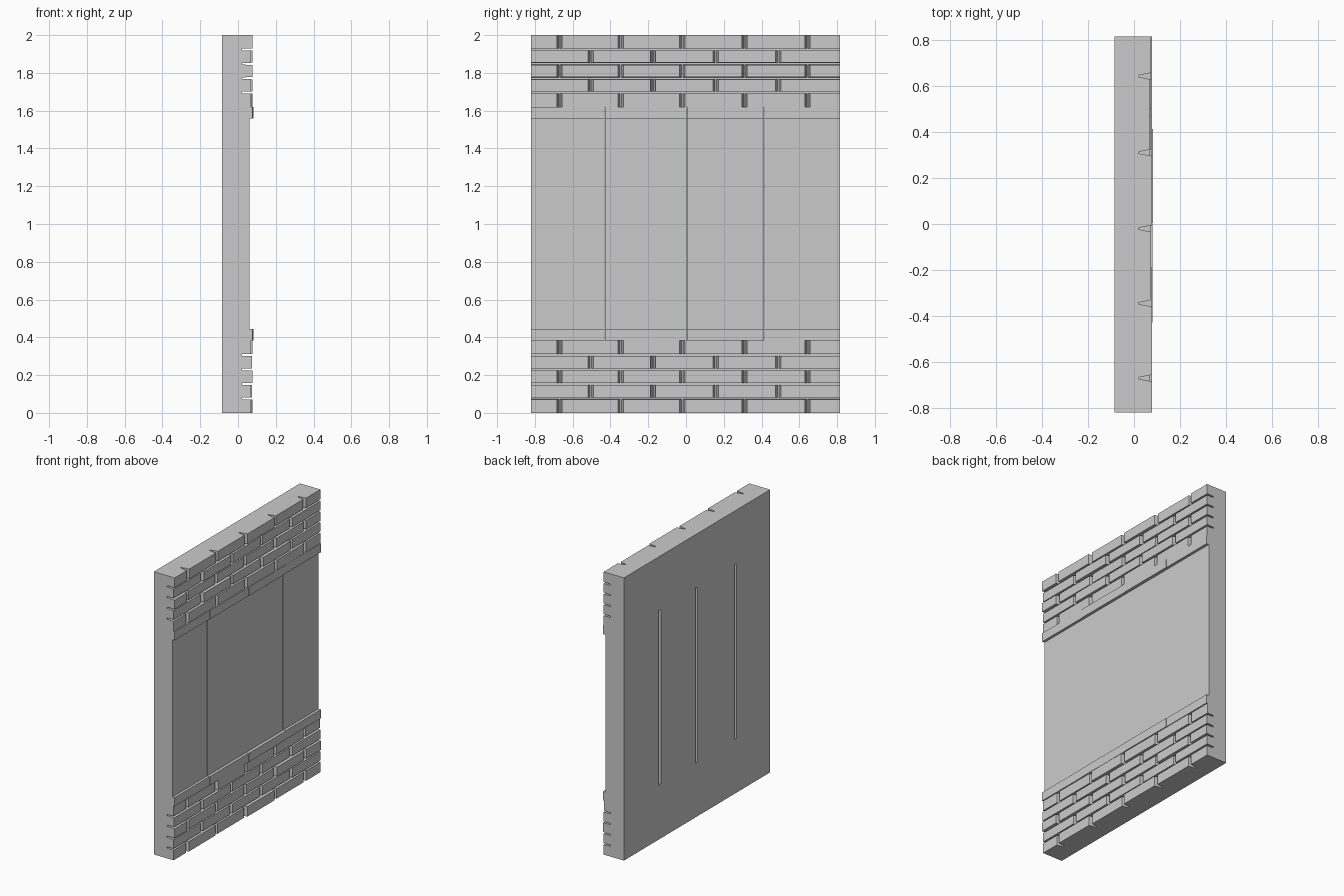
import bpy, bmesh, random

if "Cube" in bpy.data.objects:
    bpy.data.objects.remove(bpy.data.objects["Cube"])

random.seed(4)
Y0, Y1 = -0.82, 0.815
BACK, MORTAR = -0.085, 0.02


def make_object(name, bm):
    bmesh.ops.recalc_face_normals(bm, faces=bm.faces)
    mesh = bpy.data.meshes.new(name)
    bm.to_mesh(mesh)
    bm.free()
    ob = bpy.data.objects.new(name, mesh)
    bpy.context.collection.objects.link(ob)
    return ob


def add_block(bm, x0, x1, back, front):
    """Block between two x planes; back and front are (y0, y1, z0, z1)."""
    rings = []
    for x, (a, b, c, d) in ((x0, back), (x1, front)):
        rings.append([bm.verts.new((x, y, z)) for y, z in ((a, c), (b, c), (b, d), (a, d))])
    r0, r1 = rings
    bm.faces.new(r0)
    bm.faces.new(r1)
    for i in range(4):
        j = (i + 1) % 4
        bm.faces.new((r0[i], r0[j], r1[j], r1[i]))


def box(name, x0, x1, y0, y1, z0, z1):
    bm = bmesh.new()
    add_block(bm, x0, x1, (y0, y1, z0, z1), (y0, y1, z0, z1))
    return make_object(name, bm)


# Brick courses: tapered bricks so the joints are V shaped
JOINTS = ([-0.67, -0.345, -0.02, 0.31, 0.643], [-0.505, -0.175, 0.158, 0.488])


def brick_band(name, z0, z1, rows=5):
    box(name + "_backing", BACK, MORTAR, Y0, Y1, z0, z1)
    bm = bmesh.new()
    pitch = (z1 - z0) / rows
    for r in range(rows):
        cuts = [Y0] + JOINTS[r % 2] + [Y1]
        lo, hi = z0 + r * pitch, z0 + (r + 1) * pitch
        zg0 = 0 if r == 0 else 0.006
        zg1 = 0 if r == rows - 1 else 0.006
        for a, b in zip(cuts, cuts[1:]):
            ga = 0 if a == Y0 else 1
            gb = 0 if b == Y1 else 1
            front = random.choice((0.07, 0.074, 0.078))
            add_block(bm, MORTAR - 0.002, front,
                      (a + 0.003 * ga, b - 0.003 * gb, lo + zg0 * 0.7, hi - zg1 * 0.7),
                      (a + 0.014 * ga, b - 0.014 * gb, lo + zg0, hi - zg1))
    make_object(name + "_bricks", bm)


brick_band("lower", 0.0, 0.383)
brick_band("upper", 1.62, 2.0)

# Smooth wall panels, chamfered at the back to leave narrow slots
SEAMS = [Y0, -0.43, 0.003, 0.415, Y1]
for i, (a, b) in enumerate(zip(SEAMS, SEAMS[1:])):
    ga = 0 if i == 0 else 1
    gb = 0 if i == 3 else 1
    a2, b2 = a + 0.001 * ga, b - 0.001 * gb
    profile = [(0.06, a2), (0.06, b2), (-0.065, b2), (BACK, b2 - 0.011 * gb),
               (BACK, a2 + 0.011 * ga), (-0.065, a2)]
    bm = bmesh.new()
    face = bm.faces.new([bm.verts.new((x, y, 0.383)) for x, y in profile])
    ext = bmesh.ops.extrude_face_region(bm, geom=[face])
    for v in ext["geom"]:
        if isinstance(v, bmesh.types.BMVert):
            v.co.z = 1.62
    make_object(f"panel_{i + 1}", bm)
    # Ledge strips along the bottom and top of each panel
    out = (0.078, 0.08, 0.082, 0.079)[i]
    box(f"lower_ledge_{i + 1}", 0.05, out, a2, b2, 0.383, 0.445)
    box(f"upper_ledge_{i + 1}", 0.05, out, a2, b2, 1.558, 1.62)
